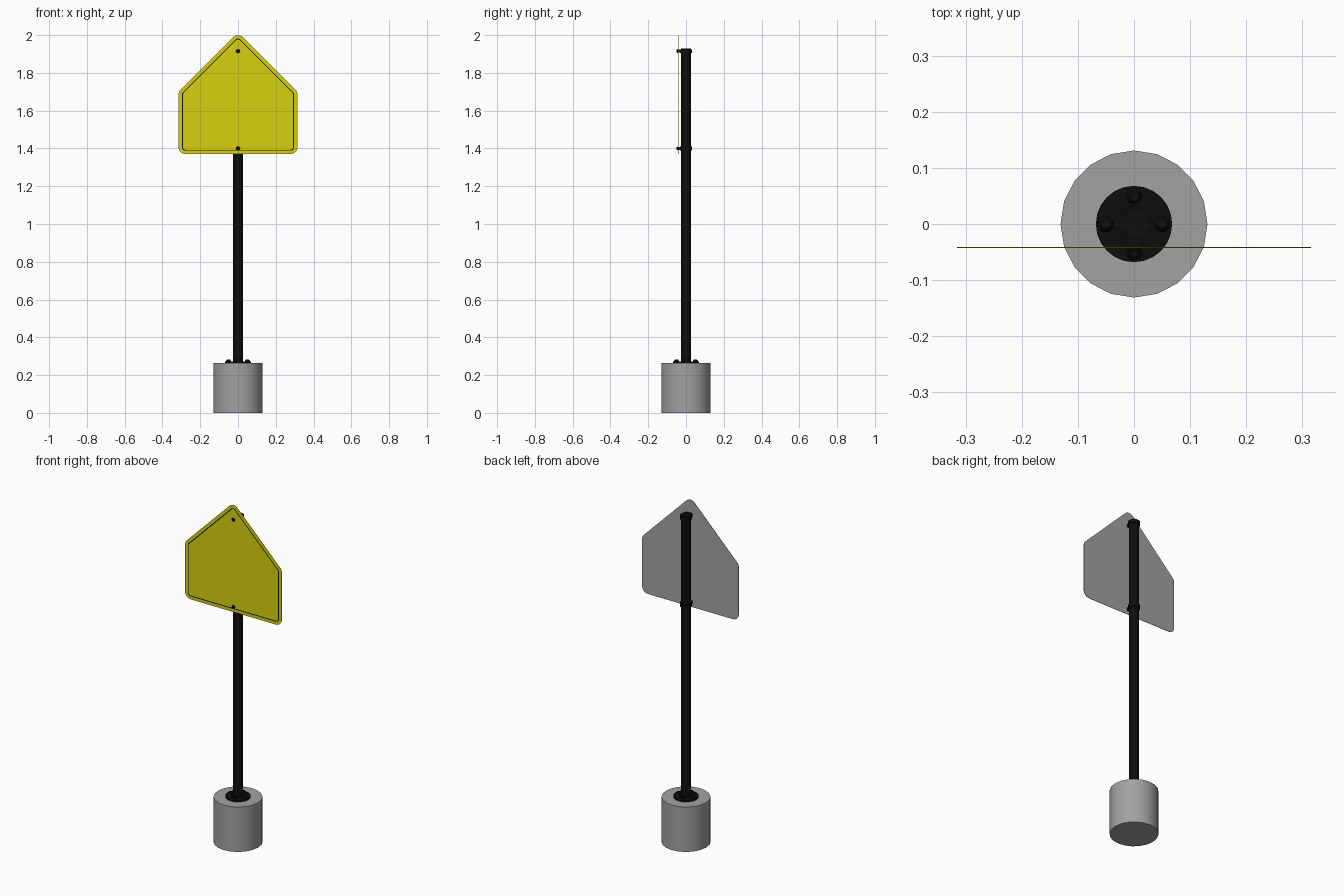
import bpy, bmesh, math
from mathutils import Matrix, Vector

if "Cube" in bpy.data.objects:
    bpy.data.objects.remove(bpy.data.objects["Cube"])


def material(name, rgb):
    m = bpy.data.materials.new(name)
    m.diffuse_color = (*rgb, 1)
    m.use_nodes = True
    m.node_tree.nodes["Principled BSDF"].inputs["Base Color"].default_value = m.diffuse_color
    return m


BLACK = material("black_metal", (0.004, 0.004, 0.004))
GREY = material("grey", (0.36, 0.36, 0.36))
YELLOW = material("sign_yellow", (0.68, 0.64, 0.004))


def finish(name, bm, mats, smooth=True):
    me = bpy.data.meshes.new(name)
    for f in bm.faces:
        f.smooth = smooth
    bm.to_mesh(me)
    bm.free()
    for m in mats:
        me.materials.append(m)
    if smooth:
        me.set_sharp_from_angle(angle=math.radians(35))
    ob = bpy.data.objects.new(name, me)
    bpy.context.collection.objects.link(ob)
    return ob


def cylinder(name, r, r2, start, end, mat, sides):
    start, end = Vector(start), Vector(end)
    axis = end - start
    bm = bmesh.new()
    rot = axis.to_track_quat('Z', 'Y').to_matrix().to_4x4()
    bmesh.ops.create_cone(bm, cap_ends=True, segments=sides, radius1=r, radius2=r2,
                          depth=axis.length,
                          matrix=Matrix.Translation((start + end) / 2) @ rot)
    return finish(name, bm, [mat])


def box(name, size, loc, mat):
    bm = bmesh.new()
    bmesh.ops.create_cube(bm, size=1, matrix=Matrix.Translation(loc) @ Matrix.Diagonal((*size, 1)))
    return finish(name, bm, [mat], False)


def outline(d):
    """Rounded five-sided sign outline, inset by d, counter-clockwise from the front."""
    w, lo, top = 0.315 - d, 1.37 + d, 2.015 - d * math.sqrt(2)
    corners = [Vector(c) for c in ((-w, lo), (w, lo), (w, top - w), (0, top), (-w, top - w))]
    r = 0.038 - d
    pts = []
    for i, c in enumerate(corners):
        a = (corners[i - 1] - c).normalized()
        b = (corners[(i + 1) % 5] - c).normalized()
        half = a.angle(b) / 2
        centre = c + (a + b).normalized() * r / math.sin(half)
        p = c + a * r / math.tan(half) - centre
        sweep = math.pi - 2 * half
        for k in range(7):
            t = sweep * k / 6
            pts.append(centre + Vector((p.x * math.cos(t) - p.y * math.sin(t),
                                        p.x * math.sin(t) + p.y * math.cos(t))))
    return pts


# Concrete footing, foot flange and pole
cylinder("concrete_base", 0.131, 0.131, (0, 0, 0), (0, 0, 0.265), GREY, 20)
cylinder("foot_flange", 0.068, 0.068, (0, 0, 0.264), (0, 0, 0.272), BLACK, 24)
cylinder("pole", 0.027, 0.027, (0, 0, 0.265), (0, 0, 1.93), BLACK, 20)

# Anchor bolts on the flange
for i in range(4):
    a = i * math.pi / 2
    x, y = 0.05 * math.cos(a), 0.05 * math.sin(a)
    cylinder(f"anchor_bolt_{i + 1}", 0.015, 0.009, (x, y, 0.271), (x, y, 0.282), BLACK, 12)

# Sign panel: yellow front, grey back
bm = bmesh.new()
front = [bm.verts.new((p.x, -0.043, p.y)) for p in outline(0)]
back = [bm.verts.new((p.x, -0.041, p.y)) for p in outline(0)]
bm.faces.new(front)
bm.faces.new(back[::-1]).material_index = 1
n = len(front)
for i in range(n):
    j = (i + 1) % n
    bm.faces.new((front[j], front[i], back[i], back[j]))
finish("sign_panel", bm, [YELLOW, GREY], False)

# Thin black border line on the sign face
bm = bmesh.new()
outer = [bm.verts.new((p.x, -0.0437, p.y)) for p in outline(0.018)]
inner = [bm.verts.new((p.x, -0.0437, p.y)) for p in outline(0.023)]
for i in range(n):
    j = (i + 1) % n
    bm.faces.new((outer[i], outer[j], inner[j], inner[i]))
finish("sign_border", bm, [BLACK], False)

# Clamps with a bolt through the sign
for label, z in (("lower", 1.40), ("upper", 1.915)):
    cylinder(label + "_clamp", 0.033, 0.033, (0, 0, z - 0.01), (0, 0, z + 0.01), BLACK, 20)
    box(label + "_bracket", (0.03, 0.025, 0.016), (0, -0.0295, z), BLACK)
    cylinder(label + "_sign_bolt", 0.011, 0.007, (0, -0.042, z), (0, -0.05, z), BLACK, 12)
